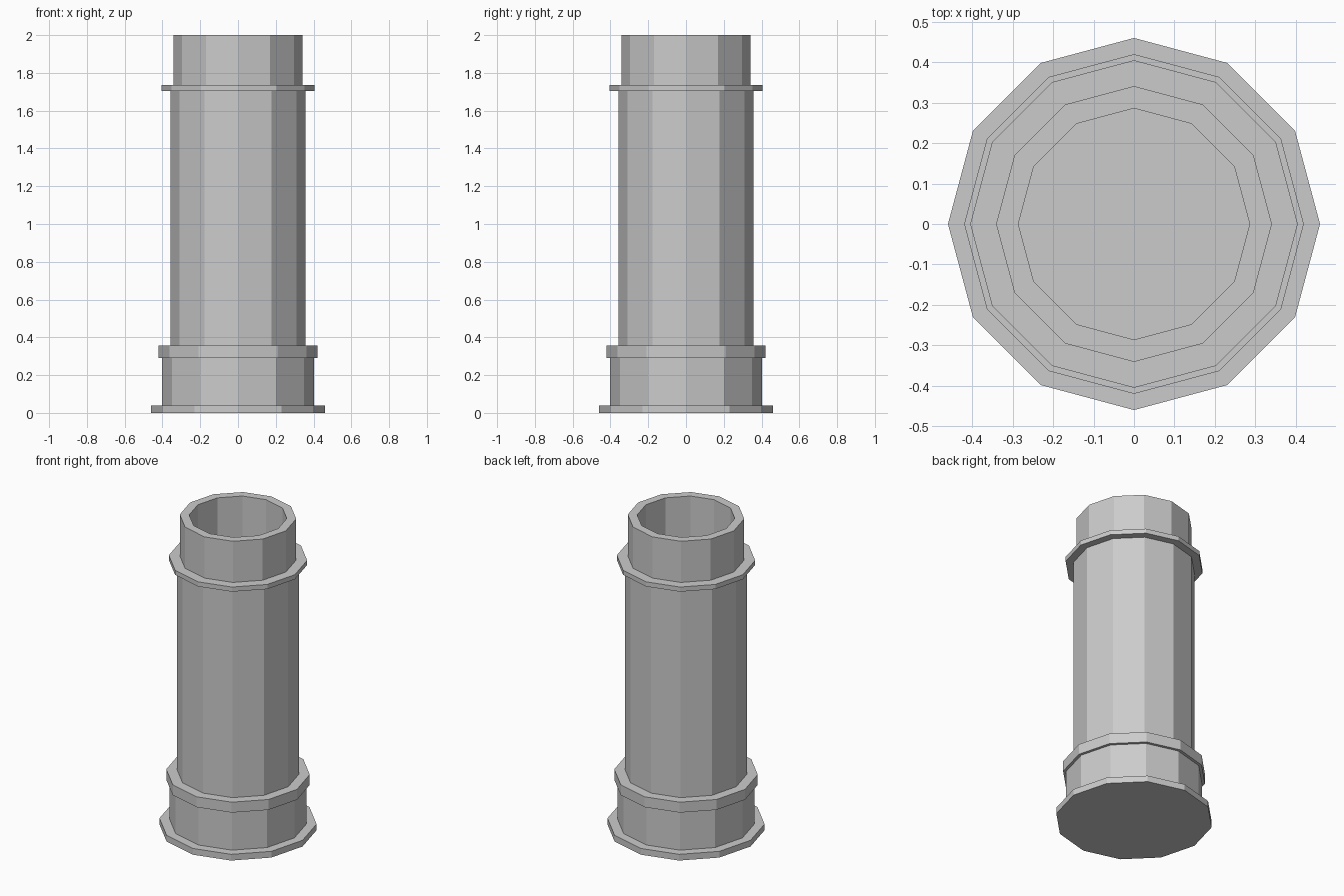
import bpy, bmesh
from math import cos, sin, pi

if "Cube" in bpy.data.objects:
    bpy.data.objects.remove(bpy.data.objects["Cube"])

SIDES = 12


def lathe(name, profile):
    """Revolve (radius, z) points into a faceted solid, capping both ends."""
    bm = bmesh.new()
    rings = [[bm.verts.new((r * cos(2 * pi * i / SIDES), r * sin(2 * pi * i / SIDES), z))
              for i in range(SIDES)] for r, z in profile]
    for a, b in zip(rings, rings[1:]):
        for i in range(SIDES):
            j = (i + 1) % SIDES
            bm.faces.new((a[i], a[j], b[j], b[i]))
    bm.faces.new(rings[0][::-1])
    bm.faces.new(rings[-1])
    bmesh.ops.recalc_face_normals(bm, faces=bm.faces)
    mesh = bpy.data.meshes.new(name)
    bm.to_mesh(mesh)
    bm.free()
    obj = bpy.data.objects.new(name, mesh)
    bpy.context.collection.objects.link(obj)
    return obj


foot = [(0.46, 0), (0.46, 0.04)]
base = [(0.402, 0.04), (0.402, 0.29)]
lower_collar = [(0.42, 0.29), (0.42, 0.357)]
shaft = [(0.357, 0.357), (0.357, 1.705)]
upper_flange = [(0.405, 1.705), (0.405, 1.735)]
neck = [(0.341, 1.735), (0.341, 2.0)]
bore = [(0.286, 2.0), (0.286, 1.0)]

# One continuous turned tube, from foot to mouth and down into the bore
lathe("flanged_tube", foot + base + lower_collar + shaft + upper_flange + neck + bore)
